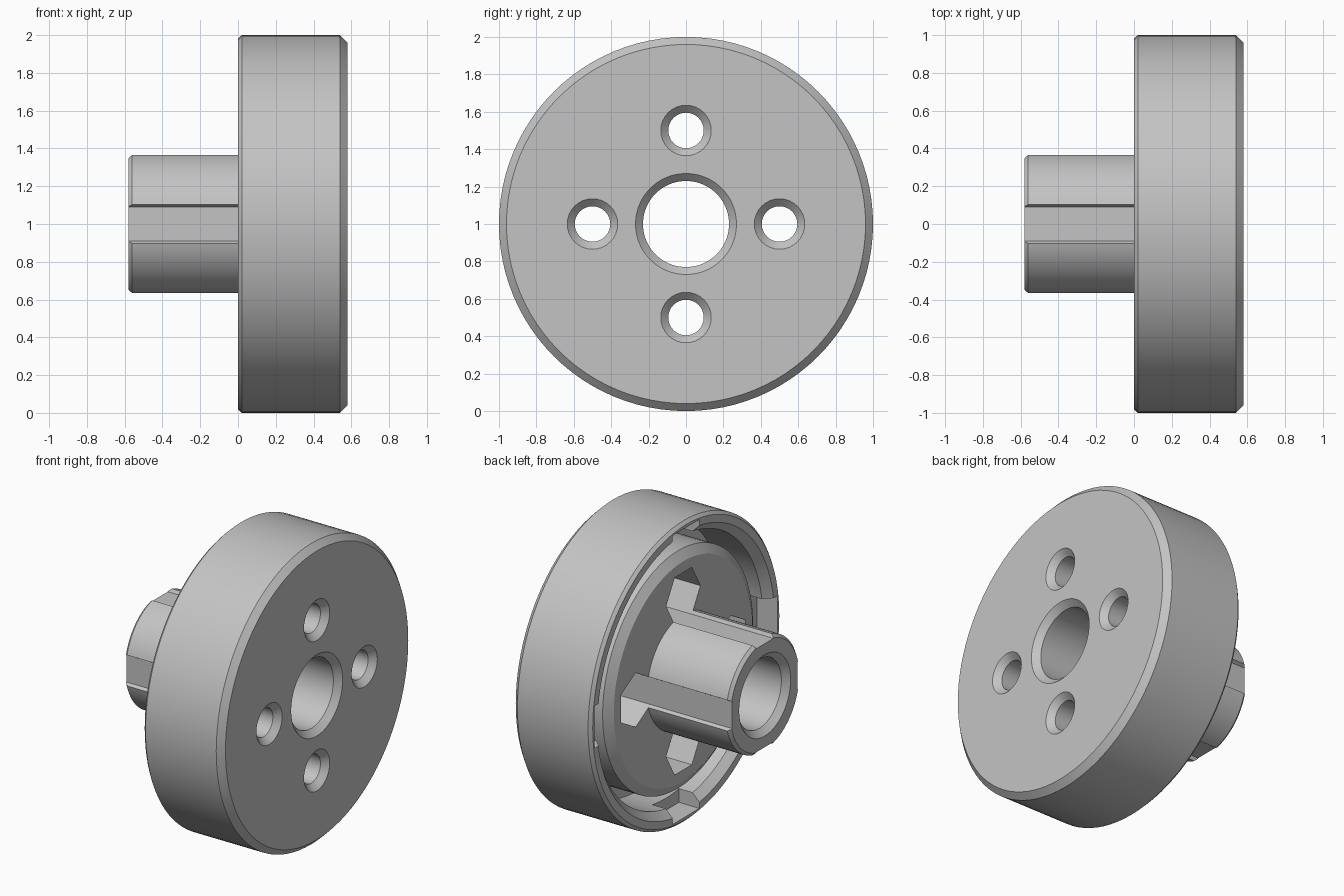
import bpy, bmesh
from math import pi, radians, sin, cos
from mathutils import Matrix, Vector

cube = bpy.data.objects.get("Cube")
if cube:
    bpy.data.objects.remove(cube, do_unlink=True)

CENTRE = Vector((0, 0, 1))

grey = bpy.data.materials.new("plain_grey")
grey.use_nodes = True
grey.diffuse_color = (0.55, 0.55, 0.55, 1)
grey.node_tree.nodes["Principled BSDF"].inputs["Base Color"].default_value = grey.diffuse_color


def finish(name, bm):
    bmesh.ops.recalc_face_normals(bm, faces=bm.faces)
    mesh = bpy.data.meshes.new(name)
    bm.to_mesh(mesh)
    bm.free()
    mesh.materials.append(grey)
    obj = bpy.data.objects.new(name, mesh)
    obj.location = CENTRE
    bpy.context.collection.objects.link(obj)
    return obj


def lathe(name, profile, steps, offset=(0, 0, 0)):
    """Spin a closed (x, radius) outline about the x axis."""
    bm = bmesh.new()
    verts = [bm.verts.new((x, 0, r)) for x, r in profile]
    edges = [bm.edges.new((verts[i - 1], v)) for i, v in enumerate(verts)]
    bmesh.ops.spin(bm, geom=verts + edges, cent=(0, 0, 0), axis=(1, 0, 0),
                   angle=2 * pi, steps=steps)
    bmesh.ops.remove_doubles(bm, verts=bm.verts, dist=1e-4)
    bmesh.ops.translate(bm, verts=bm.verts, vec=offset)
    return finish(name, bm)


def hex_prism(name, x0, x1, radius, offset, turn):
    bm = bmesh.new()
    ring = [bm.verts.new((x0, radius * cos(turn + pi / 6 + k * pi / 3),
                          radius * sin(turn + pi / 6 + k * pi / 3))) for k in range(6)]
    face = bm.faces.new(ring)
    ext = bmesh.ops.extrude_face_region(bm, geom=[face], use_keep_orig=True)
    moved = [g for g in ext["geom"] if isinstance(g, bmesh.types.BMVert)]
    bmesh.ops.translate(bm, verts=moved, vec=(x1 - x0, 0, 0))
    bmesh.ops.translate(bm, verts=bm.verts, vec=offset)
    return finish(name, bm)


def box(name, size, middle, turn):
    bm = bmesh.new()
    bmesh.ops.create_cube(bm, size=1)
    bmesh.ops.scale(bm, vec=size, verts=bm.verts)
    bmesh.ops.translate(bm, vec=middle, verts=bm.verts)
    bmesh.ops.rotate(bm, cent=(0, 0, 0), matrix=Matrix.Rotation(turn, 3, 'X'), verts=bm.verts)
    return finish(name, bm)


# Wheel body with hollow hub, raised inner face and ring groove
body = lathe("hub_wheel", [
    (-0.58, 0.27), (-0.54, 0.23), (0.54, 0.23), (0.58, 0.27),   # bore
    (0.58, 0.96), (0.54, 1.0), (0.02, 1.0), (0, 0.98),          # outer rim
    (0, 0.93), (0.05, 0.88), (0.35, 0.88), (0.35, 0.79),        # groove
    (0.06, 0.79), (0.02, 0.73), (0.02, 0.38),                   # inner face
    (-0.56, 0.38), (-0.58, 0.36)], 96)                          # hub

# Four bolt holes, nut pockets and rim notches
cutters = []
for k in range(4):
    a = k * pi / 2
    spot = Vector((0, 0.5 * cos(a), 0.5 * sin(a)))
    cutters += [
        lathe("bolt_hole_cutter", [(0.1, 0), (0.1, 0.095), (0.54, 0.095),
                                   (0.6, 0.155), (0.6, 0)], 32, spot),
        hex_prism("nut_pocket_cutter", -0.7, 0.3, 0.18, spot, a),
        box("notch_cutter", (0.25, 0.13, 0.28), (0.025, 0.895, 0), a)]

for cutter in cutters:
    cutter.hide_render = True
    mod = body.modifiers.new("cut", 'BOOLEAN')
    mod.operation = 'DIFFERENCE'
    mod.solver = 'EXACT'
    mod.object = cutter

# Bake the cuts, then drop the cutters
bpy.context.view_layer.update()
deps = bpy.context.evaluated_depsgraph_get()
result = bpy.data.meshes.new_from_object(body.evaluated_get(deps))
body.modifiers.clear()
body.data = result
for cutter in cutters:
    bpy.data.objects.remove(cutter, do_unlink=True)

bpy.ops.object.select_all(action='DESELECT')
body.select_set(True)
bpy.context.view_layer.objects.active = body
bpy.ops.object.shade_smooth_by_angle(angle=radians(25))
